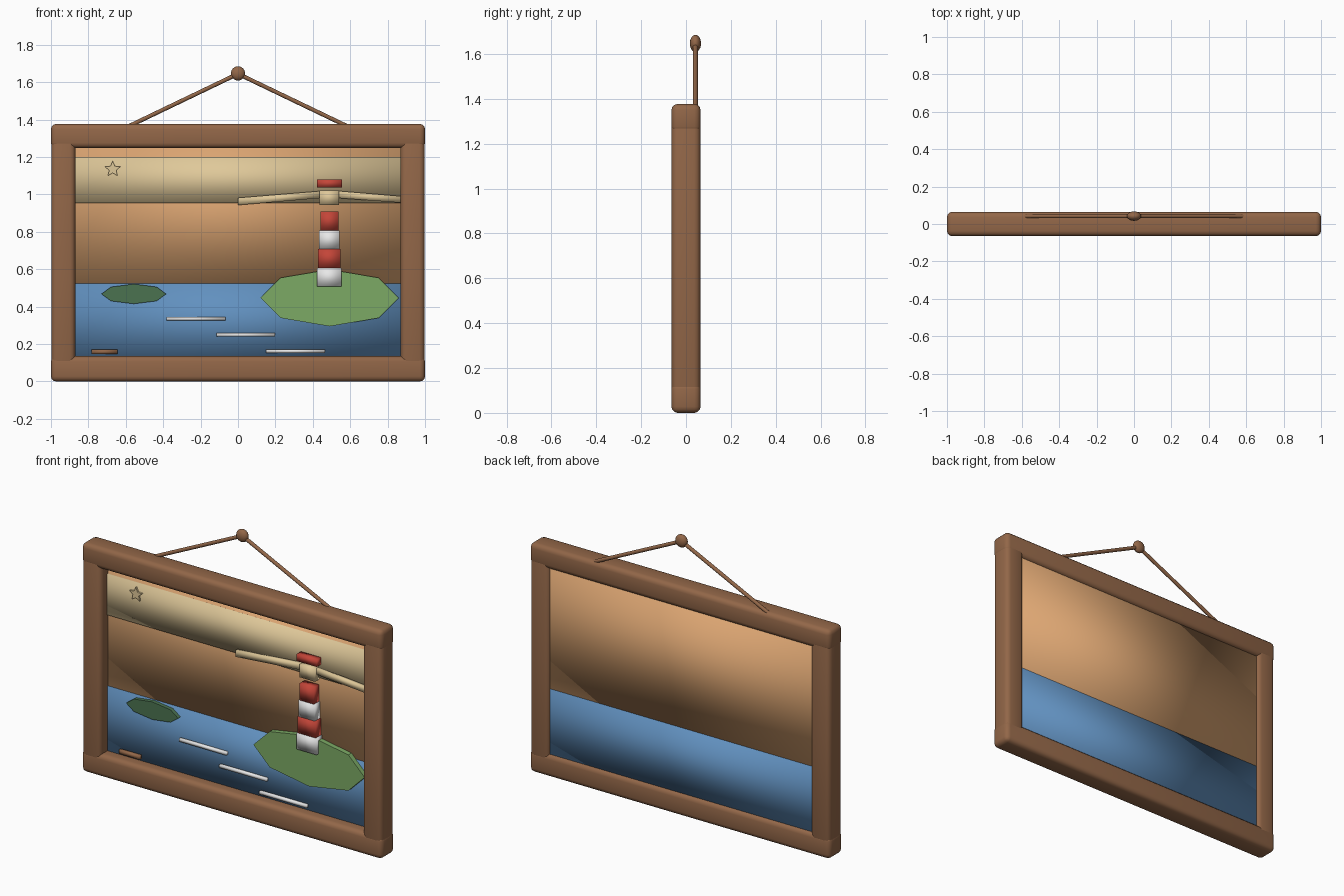
import bpy, bmesh, math
from mathutils import Vector

cube = bpy.data.objects.get("Cube")
if cube:
    bpy.data.objects.remove(cube, do_unlink=True)


def material(name, r, g, b):
    m = bpy.data.materials.new(name)
    m.use_nodes = True
    m.diffuse_color = (r, g, b, 1)
    bsdf = m.node_tree.nodes["Principled BSDF"]
    bsdf.inputs["Base Color"].default_value = (r, g, b, 1)
    bsdf.inputs["Roughness"].default_value = 0.8
    return m


WOOD = material("brown wood", 0.29, 0.135, 0.065)
SKY = material("peach sky", 0.72, 0.38, 0.17)
SEA = material("blue sea", 0.12, 0.28, 0.52)
CREAM = material("cream light", 0.74, 0.58, 0.32)
GREEN = material("grass green", 0.20, 0.40, 0.13)
DARK_GREEN = material("dark green", 0.07, 0.17, 0.08)
RED = material("red paint", 0.55, 0.06, 0.04)
WHITE = material("white paint", 0.80, 0.80, 0.80)


def finish(name, bm, mat, sharp=None):
    """Turn a bmesh into an object; sharp is the crease angle, None is fully smooth."""
    bmesh.ops.recalc_face_normals(bm, faces=bm.faces[:])
    mesh = bpy.data.meshes.new(name)
    bm.to_mesh(mesh)
    bm.free()
    mesh.materials.append(mat)
    for p in mesh.polygons:
        p.use_smooth = True
    if sharp is not None:
        mesh.set_sharp_from_angle(angle=math.radians(sharp))
    obj = bpy.data.objects.new(name, mesh)
    bpy.context.collection.objects.link(obj)
    return obj


def prism(name, outline, y0, y1, mat, sharp=None, bevel=0):
    """Extrude an outline in x and z from y0 to y1."""
    bm = bmesh.new()
    face = bm.faces.new([bm.verts.new((x, y0, z)) for x, z in outline])
    new = bmesh.ops.extrude_face_region(bm, geom=[face])["geom"]
    verts = [v for v in new if isinstance(v, bmesh.types.BMVert)]
    bmesh.ops.translate(bm, verts=verts, vec=(0, y1 - y0, 0))
    bmesh.ops.recalc_face_normals(bm, faces=bm.faces[:])
    if bevel:
        bmesh.ops.bevel(bm, geom=bm.edges[:], offset=bevel, segments=3,
                        profile=0.5, affect='EDGES')
    return finish(name, bm, mat, sharp)


def box(name, x0, x1, z0, z1, y0, y1, mat, **kw):
    return prism(name, [(x0, z0), (x1, z0), (x1, z1), (x0, z1)], y0, y1, mat, **kw)


def ring(cx, cz, rx, rz, n, start=0.0):
    return [(cx + rx * math.cos(start + math.tau * i / n),
             cz + rz * math.sin(start + math.tau * i / n)) for i in range(n)]


def rod(name, a, b, radius, mat):
    a, b = Vector(a), Vector(b)
    bm = bmesh.new()
    bmesh.ops.create_cone(bm, cap_ends=True, segments=12, radius1=radius,
                          radius2=radius, depth=(b - a).length)
    obj = finish(name, bm, mat, 40)
    obj.location = (a + b) / 2
    obj.rotation_euler = (b - a).to_track_quat('Z', 'Y').to_euler()
    return obj


# Frame rails and stiles
box("frame_bottom", -1, 1, 0, 0.135, -0.065, 0.065, WOOD, sharp=40, bevel=0.028)
box("frame_top", -1, 1, 1.248, 1.377, -0.065, 0.065, WOOD, sharp=40, bevel=0.028)
for side, name in ((-1, "frame_right"), (1, "frame_left")):
    x0, x1 = sorted((side * 0.87, side * 0.998))
    box(name, x0, x1, 0.01, 1.367, -0.064, 0.064, WOOD, sharp=40, bevel=0.028)

# Backing panels
box("sky_panel", -0.89, 0.89, 0.525, 1.27, 0.005, 0.045, SKY)
box("sea_panel", -0.89, 0.89, 0.11, 0.525, 0.003, 0.047, SEA)
box("cloud_band", -0.88, 0.88, 0.955, 1.2, -0.004, 0.02, CREAM)

# Star
star = [ring(-0.67, 1.135, r, r, 5, math.pi / 2 + turn)
        for r, turn in ((0.044, 0), (0.02, math.pi / 5))]
prism("star", [p for pair in zip(*star) for p in pair], -0.015, 0.0, CREAM, sharp=30)

# Islands
prism("near_island", ring(0.49, 0.447, 0.37, 0.152, 8), -0.025, 0.015, GREEN, sharp=30)
prism("far_island", ring(-0.557, 0.468, 0.173, 0.053, 8), -0.02, 0.015, DARK_GREEN, sharp=30)

# Lighthouse tower, narrowing upwards
for i, mat in enumerate((WHITE, RED, WHITE, RED)):
    half = 0.066 - 0.006 * i
    z = 0.508 + 0.1 * i
    box(f"tower_band_{i + 1}", 0.488 - half, 0.488 + half, z, z + 0.1, -0.045, 0.005, mat)

# Lantern, roof and light beams
box("lantern", 0.437, 0.54, 0.943, 1.02, -0.04, 0.005, CREAM)
box("lantern_roof", 0.422, 0.556, 1.038, 1.08, -0.045, 0.0, RED)
prism("beam_right", [(0, 0.943), (0.46, 0.982), (0.46, 1.02), (0, 0.982)], -0.025, -0.003, CREAM)
prism("beam_left", [(0.52, 0.982), (0.88, 0.955), (0.88, 0.99), (0.52, 1.02)], -0.025, -0.003, CREAM)

# Waves and small name plate
for i, (x, z) in enumerate(((-0.225, 0.336), (0.042, 0.25), (0.308, 0.162))):
    box(f"wave_{i + 1}", x - 0.157, x + 0.157, z - 0.009, z + 0.009, -0.014, 0.01, WHITE)
box("plate", -0.782, -0.645, 0.147, 0.171, -0.016, 0.01, WOOD)

# Hanging cord and knob
for side, name in ((-1, "cord_right"), (1, "cord_left")):
    rod(name, (side * 0.59, 0.042, 1.362), (0, 0.042, 1.645), 0.011, WOOD)
bm = bmesh.new()
bmesh.ops.create_uvsphere(bm, u_segments=20, v_segments=12, radius=0.038)
knob = finish("hanging_knob", bm, WOOD)
knob.location = (0, 0.042, 1.647)
knob.scale = (1, 0.66, 1)
